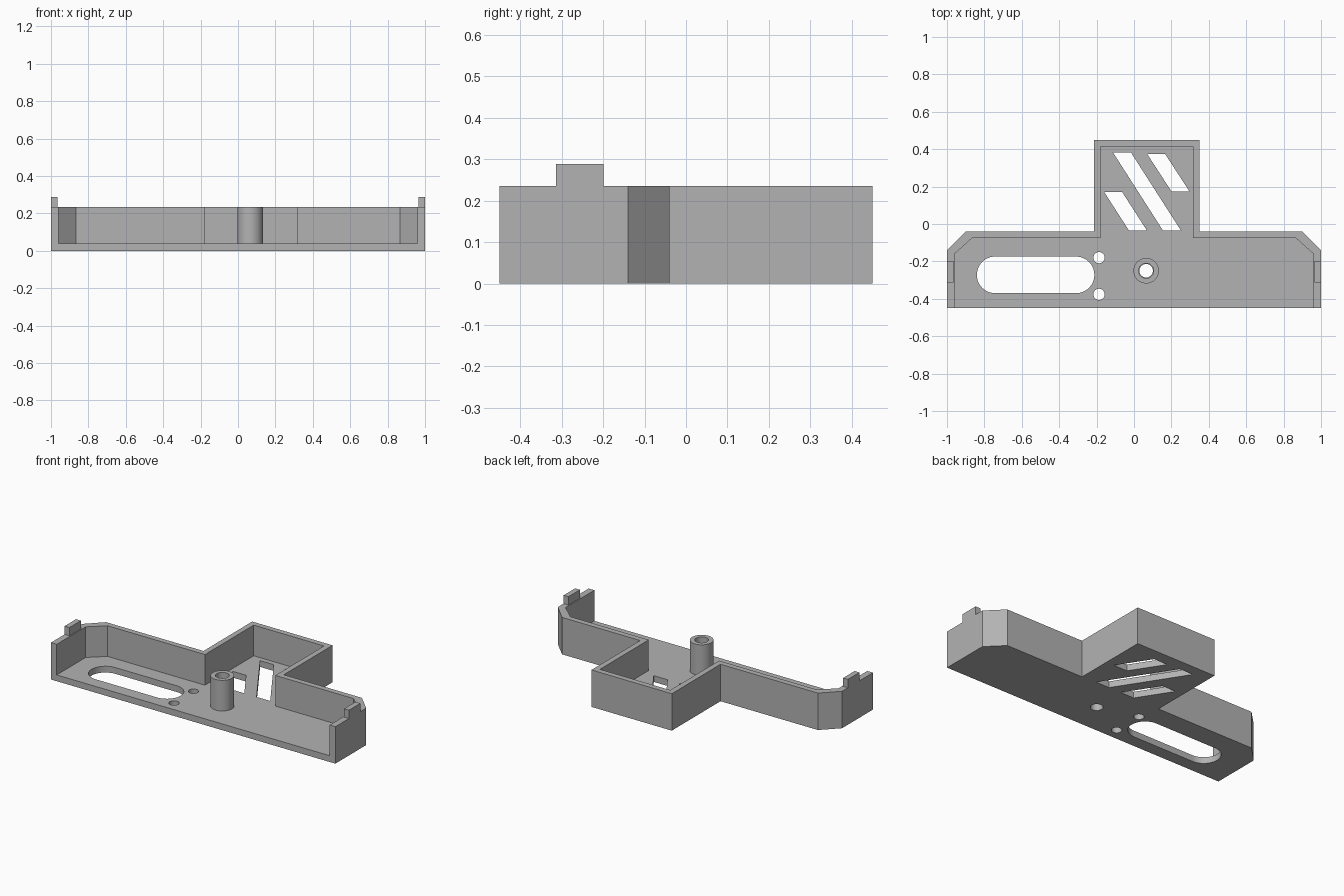
import bpy, bmesh, math

cube = bpy.data.objects.get("Cube")
if cube:
    bpy.data.objects.remove(cube, do_unlink=True)

GREY = (0.45, 0.45, 0.45, 1.0)
mat = bpy.data.materials.new("plain grey")
mat.use_nodes = True
mat.diffuse_color = GREY
mat.node_tree.nodes["Principled BSDF"].inputs["Base Color"].default_value = GREY

FLOOR, RIM, TAB = 0.04, 0.235, 0.288


def arc(cx, cy, r, start=0, sweep=360, n=48):
    """Points along an arc; a full circle leaves out the repeated end point."""
    last = n if sweep == 360 else n + 1
    angles = [math.radians(start + sweep * i / n) for i in range(last)]
    return [(cx + r * math.cos(a), cy + r * math.sin(a)) for a in angles]


def slanted_slot(x_top, y_top, x_low, y_low, width=0.096):
    return [(x_top, y_top), (x_top + width, y_top), (x_low + width, y_low), (x_low, y_low)]


def extrude(name, loops, z0, z1):
    """Fill an outline, leaving inner loops open, and extrude it from z0 to z1."""
    curve = bpy.data.curves.new(name, "CURVE")
    curve.dimensions = "2D"
    curve.fill_mode = "BOTH"
    curve.extrude = (z1 - z0) / 2
    for loop in loops:
        spline = curve.splines.new("POLY")
        spline.points.add(len(loop) - 1)
        for point, (x, y) in zip(spline.points, loop):
            point.co = (x, y, 0, 1)
        spline.use_cyclic_u = True
    obj = bpy.data.objects.new(name, curve)
    bpy.context.collection.objects.link(obj)
    bpy.ops.object.select_all(action="DESELECT")
    obj.select_set(True)
    bpy.context.view_layer.objects.active = obj
    bpy.ops.object.convert(target="MESH")
    obj = bpy.context.object

    # Weld the caps to the sides
    bm = bmesh.new()
    bm.from_mesh(obj.data)
    bmesh.ops.remove_doubles(bm, verts=bm.verts, dist=0.0001)
    bmesh.ops.translate(bm, verts=bm.verts, vec=(0, 0, (z0 + z1) / 2))
    bmesh.ops.recalc_face_normals(bm, faces=bm.faces)
    bm.to_mesh(obj.data)
    bm.free()
    obj.data.materials.clear()
    obj.data.materials.append(mat)
    bpy.ops.object.shade_smooth_by_angle(angle=math.radians(30))
    return obj


# Outer and inner edges of the wall, from the right front end round the back
outer = [(1, -0.45), (1, -0.14), (0.9, -0.04), (0.35, -0.04), (0.35, 0.45),
         (-0.215, 0.45), (-0.215, -0.04), (-0.9, -0.04), (-1, -0.14), (-1, -0.45)]
inner = [(0.96, -0.45), (0.96, -0.16), (0.865, -0.075), (0.315, -0.075), (0.315, 0.415),
         (-0.18, 0.415), (-0.18, -0.075), (-0.865, -0.075), (-0.96, -0.16), (-0.96, -0.45)]

# Floor with an oval window, screw holes and slanted vents
oval = arc(-0.31, -0.272, 0.098, -90, 180, 24) + arc(-0.742, -0.272, 0.098, 90, 180, 24)
holes = [oval,
         arc(-0.187, -0.18, 0.03),
         arc(-0.187, -0.376, 0.03),
         arc(0.065, -0.25, 0.036),
         slanted_slot(-0.112, 0.382, 0.155, -0.035),
         slanted_slot(0.07, 0.375, 0.2, 0.175),
         slanted_slot(-0.16, 0.172, -0.027, -0.035)]
extrude("floor_plate", [outer] + holes, 0, FLOOR)

# Wall round the back and both ends, open at the front
extrude("perimeter_wall", [outer + inner[::-1]], FLOOR, RIM)

# Hollow screw post
extrude("screw_post", [arc(0.065, -0.25, 0.068), arc(0.065, -0.25, 0.04)], FLOOR, RIM)

# Clip tabs on the end walls
for side, s in (("left", 1), ("right", -1)):
    tab = [(s * x, y) for x, y in ((0.966, -0.314), (1, -0.314), (1, -0.199), (0.966, -0.199))]
    extrude(side + "_clip_tab", [tab], RIM, TAB)
